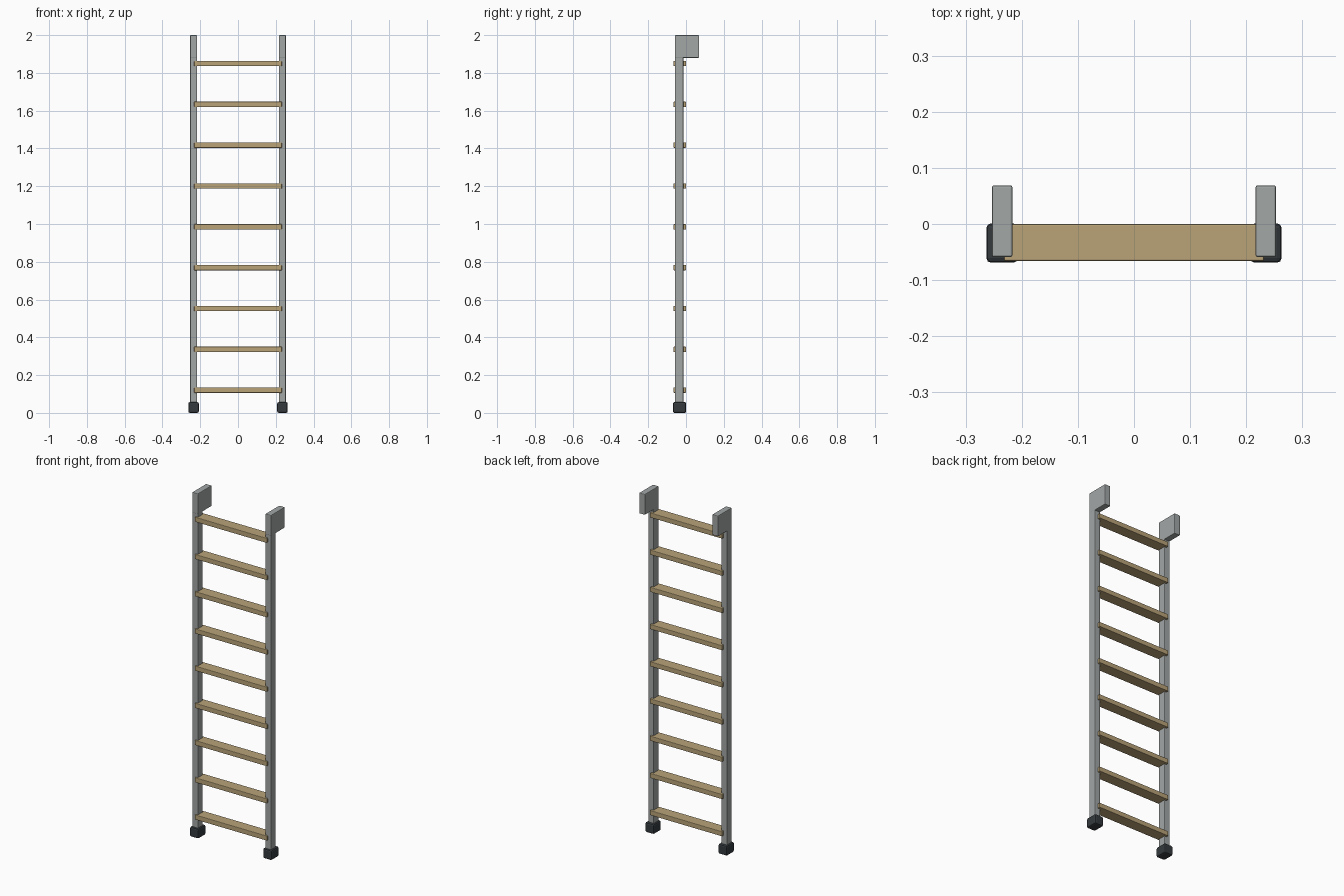
import bpy
import bmesh
from mathutils import Vector

cube = bpy.data.objects.get("Cube")
if cube:
    bpy.data.objects.remove(cube, do_unlink=True)


def material(name, rgb):
    m = bpy.data.materials.new(name)
    m.use_nodes = True
    m.diffuse_color = (*rgb, 1)
    m.node_tree.nodes["Principled BSDF"].inputs["Base Color"].default_value = (*rgb, 1)
    return m


metal = material("grey_metal", (0.36, 0.385, 0.38))
wood = material("tan_wood", (0.49, 0.37, 0.19))
rubber = material("dark_rubber", (0.035, 0.042, 0.048))


def box(name, low, high, mat, bevel, segments=2):
    """Bevelled box spanning two opposite corners."""
    low, high = Vector(low), Vector(high)
    size, centre = high - low, (low + high) / 2
    bm = bmesh.new()
    bmesh.ops.create_cube(bm, size=1)
    for v in bm.verts:
        v.co = v.co * size
    bmesh.ops.bevel(bm, geom=bm.edges[:], offset=bevel, segments=segments,
                    profile=0.5, affect='EDGES')
    mesh = bpy.data.meshes.new(name)
    bm.to_mesh(mesh)
    bm.free()
    mesh.materials.append(mat)
    obj = bpy.data.objects.new(name, mesh)
    obj.location = centre
    bpy.context.collection.objects.link(obj)
    return obj


# Side rails, top hooks and rubber feet, mirrored left and right
RAIL_X = 0.235
for side, s in (("left", 1), ("right", -1)):
    def part(name, half, y0, y1, z0, z1, mat, bevel):
        x = s * RAIL_X
        box(f"{side}_{name}", (x - half, y0, z0), (x + half, y1, z1), mat, bevel)

    part("rail", 0.018, -0.058, -0.014, 0.02, 1.995, metal, 0.003)
    part("top_hook", 0.0185, -0.059, 0.069, 1.88, 2.0, metal, 0.004)
    part("foot", 0.028, -0.069, 0.001, 0.0, 0.057, rubber, 0.008)

# Flat wooden rungs
for i in range(9):
    z = 0.12 + i * 0.2162
    box(f"rung_{i + 1}", (-0.232, -0.066, z - 0.014), (0.232, 0.0, z + 0.014), wood, 0.003)
